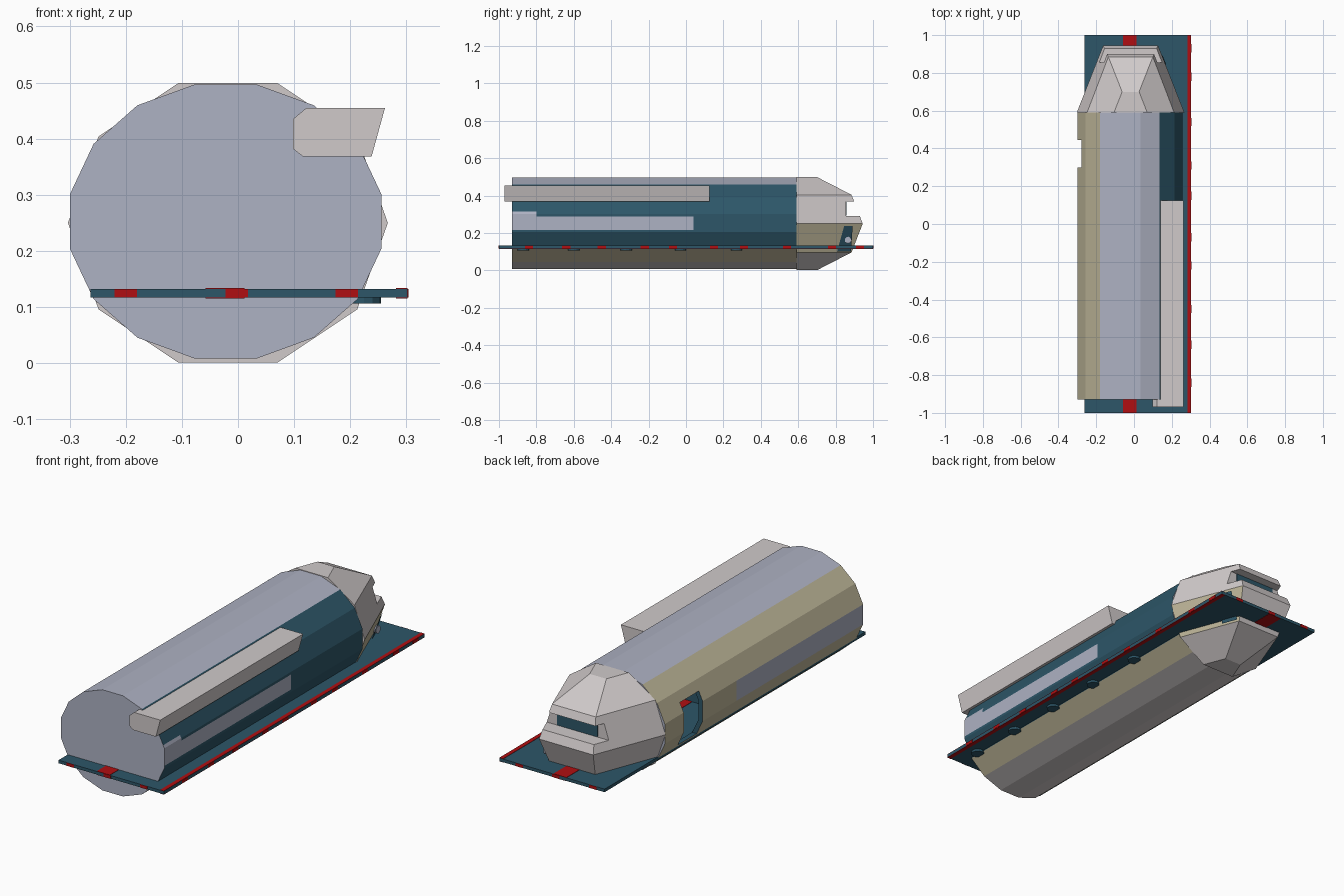
import bpy, bmesh, math
from mathutils import Vector

if "Cube" in bpy.data.objects:
    bpy.data.objects.remove(bpy.data.objects["Cube"])


def make_mat(name, rgb):
    m = bpy.data.materials.new(name)
    lin = [((c / 255 + 0.055) / 1.055) ** 2.4 for c in rgb]
    m.diffuse_color = (*lin, 1)
    m.use_nodes = True
    m.node_tree.nodes["Principled BSDF"].inputs["Base Color"].default_value = m.diffuse_color
    return m


MATS = [make_mat("dark_teal", (45, 86, 104)), make_mat("lavender_grey", (174, 178, 195)),
        make_mat("light_grey", (208, 202, 202)), make_mat("tan", (190, 182, 153)),
        make_mat("red", (176, 15, 18))]
TEAL, LAV, GREY, TAN, RED = range(5)


def finish(name, bm, index=None):
    me = bpy.data.meshes.new(name)
    if index is not None:
        for f in bm.faces:
            f.material_index = index
    bm.to_mesh(me)
    bm.free()
    for m in MATS:
        me.materials.append(m)
    ob = bpy.data.objects.new(name, me)
    bpy.context.collection.objects.link(ob)
    return ob


def box(name, x, y, z, index):
    bm = bmesh.new()
    bmesh.ops.create_cube(bm, size=1)
    for v in bm.verts:
        v.co = Vector([(a + b) / 2 + c * (b - a) for (a, b), c in zip((x, y, z), v.co)])
    return finish(name, bm, index)


def disc(name, centre, r1, r2, depth, axis, index, seg=24):
    bm = bmesh.new()
    bmesh.ops.create_cone(bm, cap_ends=True, segments=seg, radius1=1, radius2=1, depth=depth)
    for v in bm.verts:
        a, b, c = v.co
        v.co = Vector(centre) + (Vector((c, a * r1, b * r2)) if axis == "x" else Vector((a * r1, b * r2, c)))
    bmesh.ops.recalc_face_normals(bm, faces=bm.faces)
    return finish(name, bm, index)


def cut(ob, cutter):
    cutter.hide_render = True
    cutter.hide_set(True)
    mod = ob.modifiers.new("cut_" + cutter.name, "BOOLEAN")
    mod.operation = "DIFFERENCE"
    mod.solver = "EXACT"
    mod.object = cutter


CX, CZ = -0.022, 0.2525

# Hull: 16-sided hollow tube, painted by facet direction
def hull_profile(scale):
    pts = []
    for k in range(16):
        a = math.radians(-11.25 + 22.5 * k)
        pts.append(Vector((CX + 0.283 * scale * math.cos(a), 0, CZ + 0.249 * scale * math.sin(a))))
    p = pts
    extra = [p[0].lerp(p[1], 0.12), p[0].lerp(p[1], 0.87)]
    return [p[0], *extra, p[1], p[1].lerp(p[2], 0.15), *p[2:]]


def hull_colour(mid):
    k = round(math.degrees(math.atan2((mid.z - CZ) / 0.249, (mid.x - CX) / 0.283)) / 22.5) % 16
    if k in (0, 1):
        band = 0.215 < mid.z < 0.287 and mid.y < 0.04
        patch = 0.215 < mid.z < 0.316 and mid.y < -0.8
        return LAV if band or patch else TEAL
    if k in (2, 15):
        return TEAL
    if k in (3, 4, 5):
        return LAV
    if k == 8:
        return LAV if mid.y < 0.04 else TAN
    return GREY if k in (11, 12, 13) else TAN


def tube(bm, scale, stations, colour):
    prof = hull_profile(scale)
    rings = [[bm.verts.new((q.x, y, q.z)) for q in prof] for y in stations]
    faces = [bm.faces.new(rings[0]), bm.faces.new(rings[-1])]
    for f in faces:
        f.material_index = TEAL if colour is None else LAV
    n = len(prof)
    for a, b in zip(rings, rings[1:]):
        for i in range(n):
            j = (i + 1) % n
            f = bm.faces.new((a[i], a[j], b[j], b[i]))
            f.material_index = TEAL if colour is None else colour(f.calc_center_median())
            faces.append(f)
    bmesh.ops.recalc_face_normals(bm, faces=faces)
    if colour is None:
        bmesh.ops.reverse_faces(bm, faces=faces)


bm = bmesh.new()
tube(bm, 1, (-0.93, -0.8, 0.04, 0.59), hull_colour)
tube(bm, 0.92, (-0.91, 0.57), None)
hull = finish("hull", bm)

# Round windows through both walls, and the left doorway
for i, y in enumerate((-0.755, -0.39, -0.01, 0.372)):
    cut(hull, disc(f"window_cutter_{i}", (0, y, 0.255), 0.05, 0.037, 1, "x", TEAL))
cut(hull, box("door_cutter", (-0.4, -0.2), (0.3, 0.445), (0.135, 0.345), TEAL))

# Seats seen through the windows
for i, y in enumerate((-0.74, -0.375, 0.0)):
    box(f"seat_{i}", (-0.2, 0.12), (y, y + 0.035), (0.13, 0.253), TEAL)

# Nose: ten-sided base tapering to a curved windscreen wedge
base, tip = [], []
reach = {0: 0.355, 1: 0.295, 2: 0.11}
for k in range(10):
    a = math.radians(36 * k)
    x, z = 0.285 * math.cos(a), 0.25 + 0.262 * math.sin(a)
    step = min(k % 5, 5 - k % 5)
    base.append(Vector((x - 0.018, 0.59, z)))
    tip.append(Vector((x * 0.51 - 0.018, 0.59 + reach[step], z)))
bm = bmesh.new()
vb, vt = [bm.verts.new(p) for p in base], [bm.verts.new(p) for p in tip]
bm.faces.new(vb)
for k in range(10):
    j = (k + 1) % 10
    f = bm.faces.new((vb[k], vb[j], vt[j], vt[k]))
    f.material_index = TAN if k == 9 else GREY
for a, b in ((1, 2), (0, 1), (9, 0), (8, 9)):
    bm.faces.new((vt[a], vt[b], vt[(5 - b) % 10], vt[(5 - a) % 10]))
for f in bm.faces:
    if f.material_index != TAN:
        f.material_index = GREY
bmesh.ops.recalc_face_normals(bm, faces=bm.faces)
nose = finish("nose", bm)
cut(nose, box("windscreen_cutter", (-0.4, 0.4), (0.855, 1.1), (0.292, 0.367), GREY))
box("windscreen", (-0.125, 0.09), (0.853, 0.859), (0.294, 0.365), TEAL)

# Lamp panel on the lower right of the nose
bm = bmesh.new()
def on_side(u, v):
    return base[0].lerp(tip[0], u).lerp(base[9].lerp(tip[9], u), v) + Vector((0.006, 0.003, -0.003))
bm.faces.new([bm.verts.new(on_side(u, v)) for u, v in ((0.72, 0.07), (0.72, 0.95), (0.97, 0.95), (0.85, 0.07))])
bmesh.ops.recalc_face_normals(bm, faces=bm.faces)
finish("lamp_panel", bm, TEAL)
disc("lamp", on_side(0.85, 0.55), 0.018, 0.018, 0.02, "x", LAV, 12)

# Floor platform with red stripes and edge markers
PX, PZ = (-0.263, 0.302), (0.117, 0.132)
box("platform", PX, (-1, 1), PZ, TEAL)
for side, z in (("top", (0.132, 0.1335)), ("bottom", (0.1155, 0.117))):
    box(f"edge_stripe_{side}", (0.282, 0.302), (-1, 1), z, RED)
    box(f"centre_stripe_{side}", (-0.058, 0.012), (-1, 1), z, RED)
for i, y in enumerate((-0.84, -0.64, -0.45, -0.22, -0.07, 0.15, 0.31, 0.54, 0.78, 0.93)):
    box(f"side_marker_{i}", (0.301, 0.3035), (y - 0.022, y + 0.022), PZ, RED)
for i, x in enumerate((-0.2, -0.002, 0.194)):
    for s in (-1, 1):
        box(f"end_marker_{i}_{s}", (x - 0.02, x + 0.02), (s - 0.0015, s + 0.0015), PZ, RED)

# Low discs under the platform
for i, y in enumerate((-0.87, -0.6, -0.32, -0.03, 0.27)):
    disc(f"under_disc_{i}", (0.225, y, 0.112), 0.03, 0.03, 0.012, "z", TEAL, 12)

# Long side beam
prof = [(0.098, 0.382), (0.098, 0.435), (0.122, 0.455), (0.262, 0.455), (0.238, 0.368), (0.116, 0.368)]
bm = bmesh.new()
f = bm.faces.new([bm.verts.new((x, -0.97, z)) for x, z in prof])
ext = bmesh.ops.extrude_face_region(bm, geom=[f], use_keep_orig=True)
for v in ext["geom"]:
    if isinstance(v, bmesh.types.BMVert):
        v.co.y = 0.125
bmesh.ops.recalc_face_normals(bm, faces=bm.faces)
finish("side_beam", bm, GREY)
